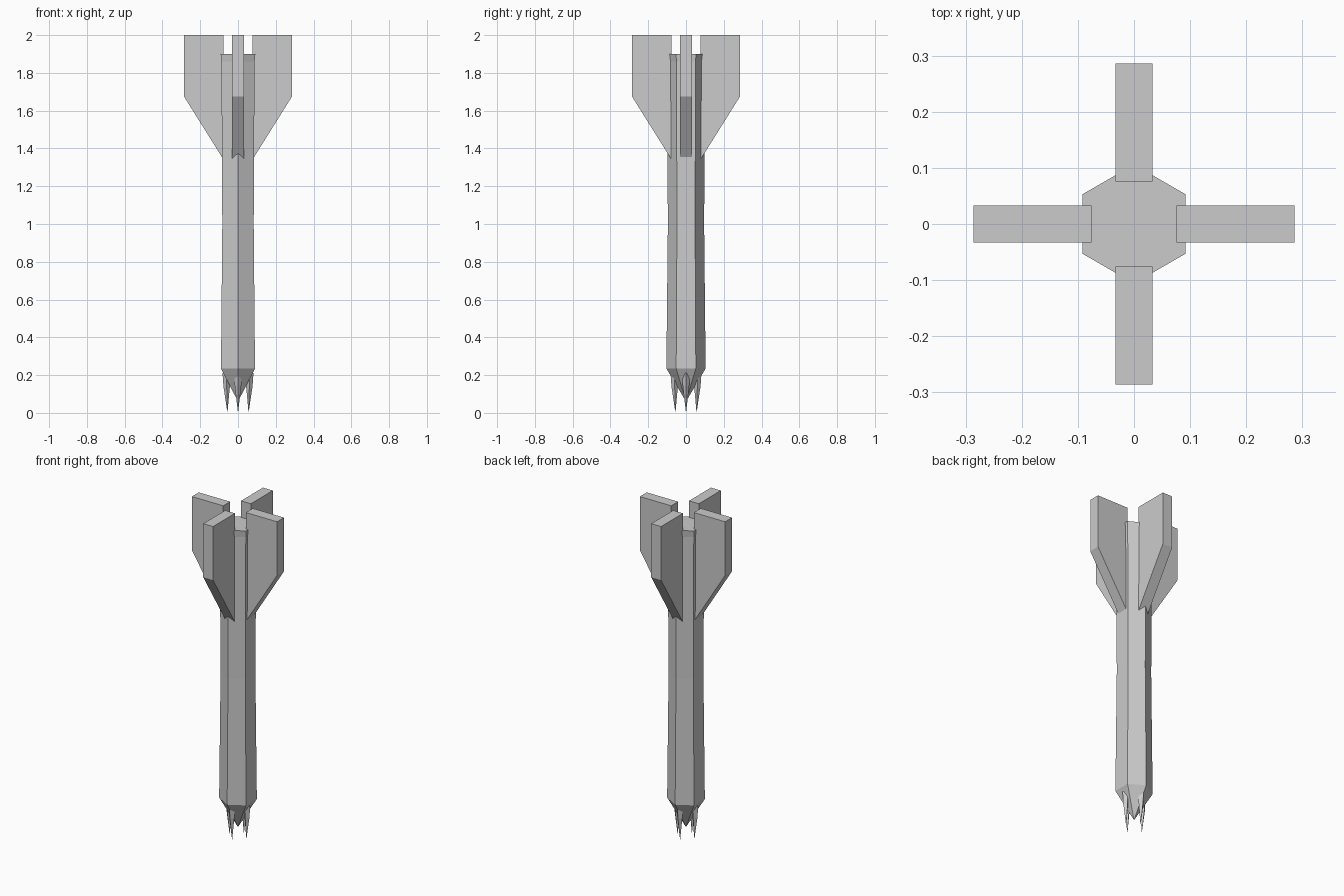
import bpy, bmesh, math
from mathutils import Matrix

if "Cube" in bpy.data.objects:
    bpy.data.objects.remove(bpy.data.objects["Cube"])


def finish(name, bm):
    bmesh.ops.recalc_face_normals(bm, faces=bm.faces)
    mesh = bpy.data.meshes.new(name)
    bm.to_mesh(mesh)
    bm.free()
    obj = bpy.data.objects.new(name, mesh)
    bpy.context.collection.objects.link(obj)
    return obj


def lathe(name, profile, sides, start=0.0):
    """Stack of (radius, z, x offset) rings; radius 0 makes a point."""
    bm = bmesh.new()
    rings = []
    for r, z, cx in profile:
        if r == 0:
            rings.append([bm.verts.new((cx, 0, z))] * sides)
        else:
            rings.append([bm.verts.new((cx + r * math.cos(start + i * math.tau / sides),
                                        r * math.sin(start + i * math.tau / sides), z))
                          for i in range(sides)])
    for a, b in zip(rings, rings[1:]):
        for i in range(sides):
            j = (i + 1) % sides
            bm.faces.new(list(dict.fromkeys((a[i], a[j], b[j], b[i]))))
    for ring in (rings[0], rings[-1]):
        if len(set(ring)) > 2:
            bm.faces.new(ring)
    return finish(name, bm)


def slab(name, outline, thickness):
    """Extrude an x-z outline symmetrically along y."""
    bm = bmesh.new()
    face = bm.faces.new([bm.verts.new((x, -thickness / 2, z)) for x, z in outline])
    new = bmesh.ops.extrude_face_region(bm, geom=[face])["geom"]
    bmesh.ops.translate(bm, vec=(0, thickness, 0),
                        verts=[v for v in new if isinstance(v, bmesh.types.BMVert)])
    return finish(name, bm)


# Hexagonal shaft with pointed nose, slim waist and small flare at the end
lathe("shaft", [(0, 0.06, 0), (0.104, 0.235, 0), (0.096, 1.0, 0),
                (0.101, 1.86, 0), (0.106, 1.9, 0)], 6, math.pi / 6)

# Four tail fins and four nose prongs
for k in range(4):
    turn = Matrix.Rotation(k * math.pi / 2, 4, 'Z')
    fin = slab(f"fin_{k + 1}", [(0.076, 1.34), (0.286, 1.675), (0.286, 2.0), (0.076, 2.0)], 0.066)
    prong = lathe(f"prong_{k + 1}", [(0, 0, 0.056), (0.017, 0.14, 0.06), (0.02, 0.21, 0.062)], 4)
    for obj in (fin, prong):
        obj.data.transform(turn)
